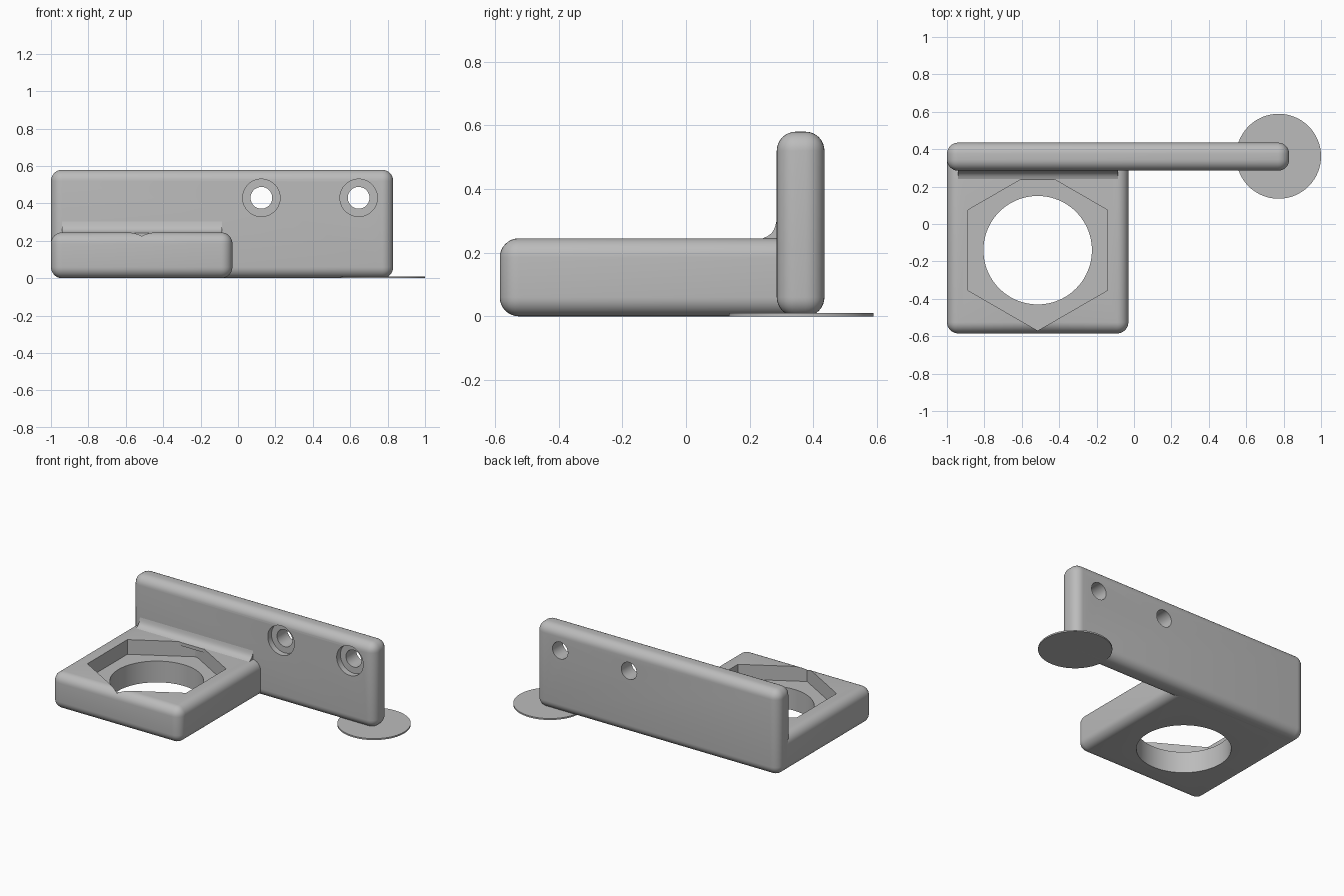
import bpy
import bmesh
import math
from mathutils import Matrix, Vector

if "Cube" in bpy.data.objects:
    bpy.data.objects.remove(bpy.data.objects["Cube"], do_unlink=True)

grey = bpy.data.materials.new("plain grey")
grey.use_nodes = True
grey.diffuse_color = (0.5, 0.5, 0.5, 1)
grey.node_tree.nodes["Principled BSDF"].inputs["Base Color"].default_value = (0.5, 0.5, 0.5, 1)


def finish(name, bm):
    """Turn a bmesh into a linked grey object."""
    bmesh.ops.recalc_face_normals(bm, faces=bm.faces)
    mesh = bpy.data.meshes.new(name)
    bm.to_mesh(mesh)
    bm.free()
    obj = bpy.data.objects.new(name, mesh)
    bpy.context.collection.objects.link(obj)
    mesh.materials.append(grey)
    return obj


def rounded_box(name, low, high, radius):
    low, high = Vector(low), Vector(high)
    bm = bmesh.new()
    size = Matrix.Diagonal((high - low).to_4d())
    bmesh.ops.create_cube(bm, size=1, matrix=Matrix.Translation((low + high) / 2) @ size)
    bmesh.ops.bevel(bm, geom=bm.edges[:], offset=radius, segments=8,
                    profile=0.5, affect='EDGES')
    return finish(name, bm)


def prism(name, center, radius, depth, sides=64, axis='Z'):
    bm = bmesh.new()
    turn = Matrix.Rotation(math.pi / 2, 4, 'X') if axis == 'Y' else Matrix()
    bmesh.ops.create_cone(bm, cap_ends=True, segments=sides, radius1=radius, radius2=radius,
                          depth=depth, matrix=Matrix.Translation(center) @ turn)
    return finish(name, bm)


def cut(target, cutter):
    cutter.hide_render = True
    cutter.hide_viewport = True
    mod = target.modifiers.new(cutter.name, 'BOOLEAN')
    mod.operation = 'DIFFERENCE'
    mod.solver = 'EXACT'
    mod.object = cutter


def bake(target):
    """Apply the cuts, drop the cutters and smooth the rounded surfaces."""
    cutters = [m.object for m in target.modifiers]
    bpy.ops.object.select_all(action='DESELECT')
    target.select_set(True)
    bpy.context.view_layer.objects.active = target
    for mod in list(target.modifiers):
        bpy.ops.object.modifier_apply(modifier=mod.name)
    for cutter in cutters:
        bpy.data.objects.remove(cutter, do_unlink=True)
    bpy.ops.object.shade_smooth_by_angle(angle=math.radians(30))


# Nut holder block with hexagonal pocket and round through hole
block = rounded_box("nut_block", (-1, -0.585, 0), (-0.03, 0.43, 0.245), 0.06)
hx, hy, floor = -0.515, -0.14, 0.145
cut(block, prism("hex_cutter", (hx, hy, floor + 0.2), 0.43, 0.4, sides=6))
cut(block, prism("bore_cutter", (hx, hy, 0.1), 0.29, 0.6, sides=96))
bake(block)

# Upright mounting plate with two counterbored screw holes
front, back = 0.285, 0.435
plate = rounded_box("mounting_plate", (-1, front, 0), (0.83, back, 0.58), 0.06)
for x in (0.125, 0.645):
    cut(plate, prism("screw_cutter", (x, 0.36, 0.43), 0.058, 0.5, axis='Y'))
    cut(plate, prism("counterbore_cutter", (x, front - 0.06, 0.43), 0.1, 0.2, axis='Y'))
bake(plate)

# Concave fillet where the block meets the plate
bm = bmesh.new()
run, rise, steps = 0.05, 0.06, 8
profile = [(front + 0.03, 0.3), (front + 0.03, 0.22), (front - run, 0.22)]
for i in range(steps + 1):
    t = i / steps
    bow = 0.01 * math.sin(math.pi * t)
    profile.append((front - run + run * t + bow, 0.243 + rise * t - bow))
base = bm.faces.new([bm.verts.new((-0.94, y, z)) for y, z in profile])
side = bmesh.ops.extrude_face_region(bm, geom=[base])
bmesh.ops.translate(bm, vec=(0.855, 0, 0),
                    verts=[v for v in side["geom"] if isinstance(v, bmesh.types.BMVert)])
bake(finish("joint_fillet", bm))

# Thin round pad under the free end of the plate
bake(prism("corner_pad", (0.773, 0.362, 0.005), 0.227, 0.01))
